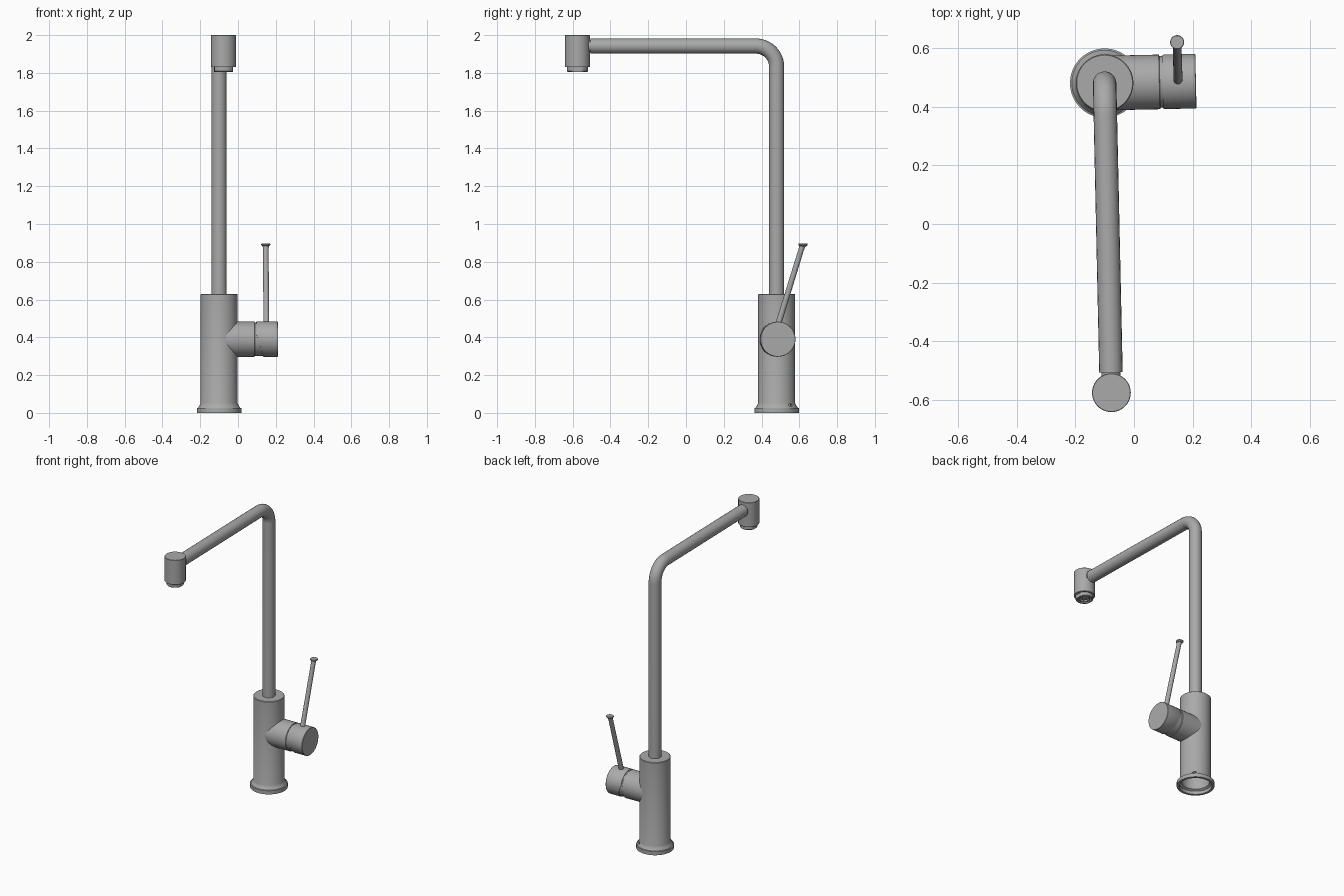
import bpy, bmesh, math
from mathutils import Matrix, Vector

if "Cube" in bpy.data.objects:
    bpy.data.objects.remove(bpy.data.objects["Cube"], do_unlink=True)

SEG = 64
steel = bpy.data.materials.new("brushed steel grey")
steel.use_nodes = True
COLOUR = (0.4, 0.4, 0.4, 1)
steel.diffuse_color = COLOUR
steel.node_tree.nodes["Principled BSDF"].inputs["Base Color"].default_value = COLOUR

# Everything is built around the column axis, then turned slightly into place
PLACE = Matrix.Translation((-0.1, 0.48, 0)) @ Matrix.Rotation(math.radians(1.25), 4, 'Z')
ALONG_X = Matrix.Translation((0, 0, 0.39)) @ Matrix.Rotation(math.pi / 2, 4, 'Y')
HEAD = Matrix.Translation((0, -1.055, 0))


def finish(obj):
    obj.data.materials.append(steel)
    bpy.ops.object.select_all(action='DESELECT')
    obj.select_set(True)
    bpy.context.view_layer.objects.active = obj
    bpy.ops.object.shade_smooth_by_angle(angle=math.radians(35))
    return obj


def lathe(name, profile, local=Matrix(), seg=SEG, closed=False, rule=None):
    """Spin (radius, height) points about z; radius 0 closes an end."""
    bm = bmesh.new()
    rings = []
    for r, h in profile:
        if r == 0:
            rings.append([bm.verts.new((0, 0, h))])
        else:
            rings.append([bm.verts.new((r * math.cos(2 * math.pi * i / seg),
                                        r * math.sin(2 * math.pi * i / seg), h))
                          for i in range(seg)])
    pairs = list(zip(rings, rings[1:]))
    if closed:
        pairs.append((rings[-1], rings[0]))
    for a, b in pairs:
        for i in range(seg):
            j = (i + 1) % seg
            quad = [a[i % len(a)], a[j % len(a)], b[j % len(b)], b[i % len(b)]]
            bm.faces.new(list(dict.fromkeys(quad)))
    if rule:
        for v in bm.verts:
            rule(v.co)
    bmesh.ops.recalc_face_normals(bm, faces=bm.faces)
    bm.transform(PLACE @ local)
    mesh = bpy.data.meshes.new(name)
    bm.to_mesh(mesh)
    bm.free()
    obj = bpy.data.objects.new(name, mesh)
    bpy.context.collection.objects.link(obj)
    return finish(obj)


def tube(name, points, radius):
    curve = bpy.data.curves.new(name, 'CURVE')
    curve.dimensions = '3D'
    curve.bevel_depth = radius
    curve.bevel_resolution = 8
    curve.use_fill_caps = True
    spline = curve.splines.new('POLY')
    spline.points.add(len(points) - 1)
    for p, co in zip(spline.points, points):
        p.co = (*co, 1)
    obj = bpy.data.objects.new(name, curve)
    bpy.context.collection.objects.link(obj)
    bpy.ops.object.select_all(action='DESELECT')
    obj.select_set(True)
    bpy.context.view_layer.objects.active = obj
    bpy.ops.object.convert(target='MESH')
    obj = bpy.context.object
    obj.data.transform(PLACE)
    return finish(obj)


# Column body: hollow below, with a flared foot
body = lathe("body", [(0, 0.63), (0.095, 0.63), (0.098, 0.627), (0.098, 0.052), (0.102, 0.042),
                      (0.112, 0.027), (0.118, 0.025), (0.118, 0), (0.102, 0),
                      (0.102, 0.022), (0.088, 0.03), (0.088, 0.6), (0, 0.6)])

# Small drain hole through the foot
cutter = lathe("drain_hole_cutter", [(0, 0.07), (0.014, 0.07), (0.014, 0.14), (0, 0.14)],
               Matrix.Translation((0, 0, 0.041)) @ Matrix.Rotation(math.radians(45), 4, 'Z')
               @ Matrix.Rotation(math.pi / 2, 4, 'Y') @ Matrix.Diagonal((0.45, 1, 1, 1)), 24)
cutter.hide_render = True
cutter.hide_set(True)
hole = body.modifiers.new("drain hole", 'BOOLEAN')
hole.operation = 'DIFFERENCE'
hole.object = cutter

# Bent spout pipe and its joint to the head
bend = 0.11
path = [(0, 0, 0.61)]
path += [(0, -bend + bend * math.cos(a), 1.942 - bend + bend * math.sin(a))
         for a in [math.pi / 2 * i / 16 for i in range(17)]]
path += [(0, -0.986, 1.942)]
tube("spout_pipe", path, 0.04)
tube("spout_joint", [(0, -0.95, 1.942), (0, -1.03, 1.942)], 0.033)

# Outlet head
lathe("outlet_head", [(0, 2), (0.064, 2), (0.066, 1.998), (0.066, 1.832),
                      (0.064, 1.83), (0, 1.83)], HEAD)


# Outlet collar with a spanner flat on each side
def flats(co):
    co.x = max(-0.049, min(0.049, co.x))


lathe("outlet_collar", [(0.055, 1.832), (0.055, 1.809), (0.052, 1.805), (0.042, 1.805),
                        (0.042, 1.832)], HEAD, closed=True, rule=flats)

# Aerator insert: ring, hub and spokes
lathe("aerator_ring", [(0.036, 1.832), (0.036, 1.808), (0.029, 1.808), (0.029, 1.832)],
      HEAD, closed=True)
lathe("aerator_hub", [(0.012, 1.832), (0.012, 1.81), (0, 1.81)], HEAD, 24)
for i in range(6):
    turn = Matrix.Rotation(math.pi / 3 * i, 4, 'Z')
    ends = [HEAD @ turn @ Vector((r, 0, 1.814)) for r in (0.008, 0.032)]
    tube(f"aerator_spoke_{i + 1}", ends, 0.003)

# Mixer valve: side arm, recessed core and knob
lathe("valve_arm", [(0, 0.02), (0.093, 0.02), (0.093, 0.186), (0.091, 0.188), (0, 0.188)], ALONG_X)
lathe("valve_core", [(0, 0.15), (0.088, 0.15), (0.088, 0.26), (0, 0.26)], ALONG_X)


# The inner rim of the knob sweeps back over its lower half (local x points down)
def sweep_back(co):
    if co.z < 0.25 and co.x > -0.02:
        co.z += 0.036 * (co.x + 0.02) / 0.113


lathe("valve_knob", [(0.08, 0.197), (0.092, 0.197), (0.093, 0.199), (0.093, 0.309),
                     (0.091, 0.311), (0, 0.311)], ALONG_X, rule=sweep_back)

# Lever rod with a flat button on its end
foot, tip = Vector((0.25, 0.0, 0.46)), Vector((0.25, 0.131, 0.886))
tilt = Matrix.Translation(foot) @ Vector((0, 0, 1)).rotation_difference(tip - foot).to_matrix().to_4x4()
length = (tip - foot).length
lathe("lever_rod", [(0, 0), (0.0155, 0), (0.0145, length - 0.02), (0.017, length), (0, length)], tilt, 32)
lathe("lever_button", [(0, 0.882), (0.017, 0.882), (0.024, 0.888), (0.024, 0.894), (0.022, 0.896), (0, 0.896)],
      Matrix.Translation((0.25, 0.134, 0)), 32)
